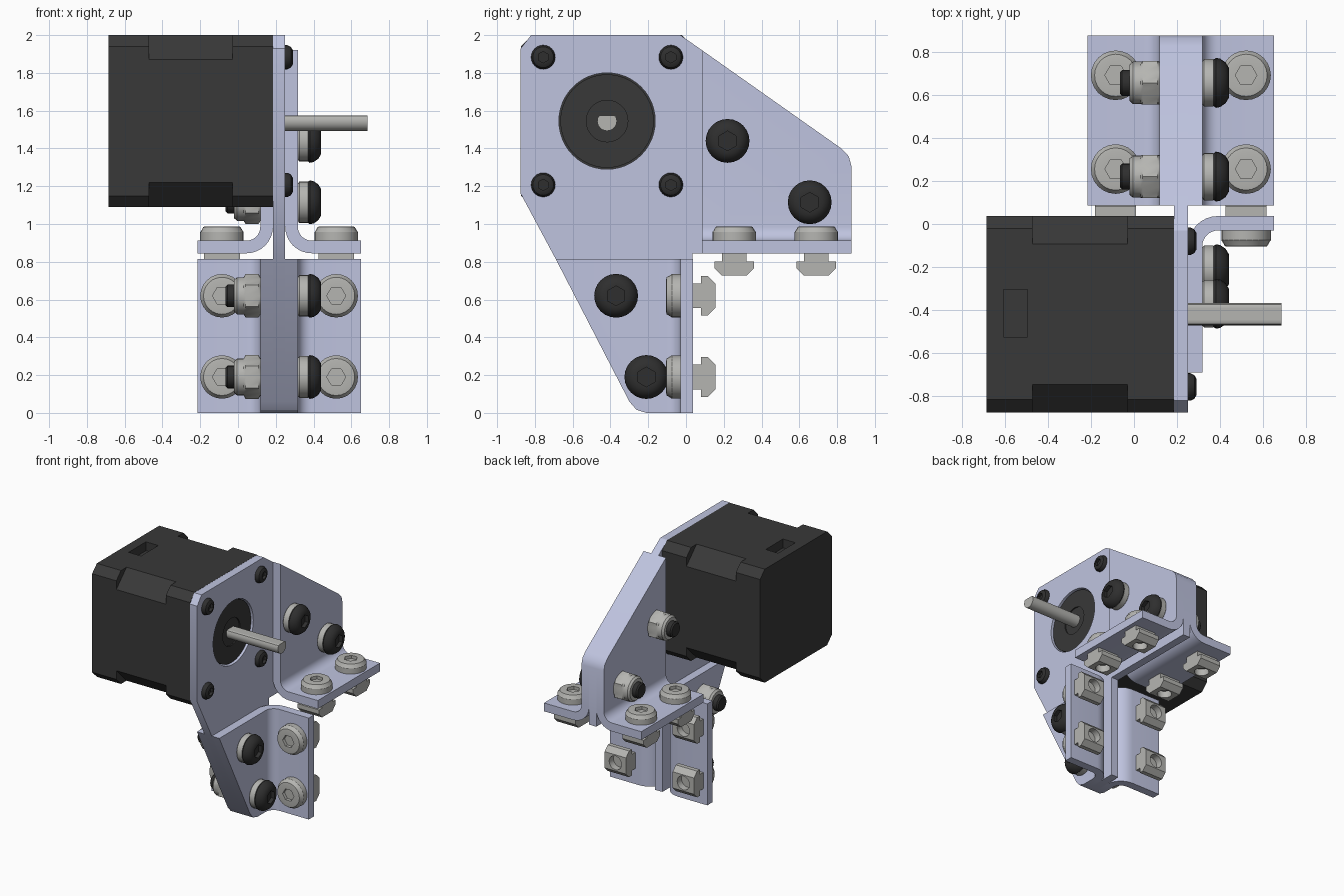
import bpy, bmesh, math
from mathutils import Vector

if "Cube" in bpy.data.objects:
    bpy.data.objects.remove(bpy.data.objects["Cube"])


def material(name, rgb):
    m = bpy.data.materials.new(name)
    m.use_nodes = True
    m.diffuse_color = (*rgb, 1)
    m.node_tree.nodes["Principled BSDF"].inputs["Base Color"].default_value = (*rgb, 1)
    return m


LAVENDER = material("lavender metal", (0.52, 0.55, 0.74))
MOTOR = material("motor black", (0.04, 0.04, 0.04))
BLACK = material("screw black", (0.028, 0.028, 0.028))
STEEL = material("steel", (0.46, 0.46, 0.44))
parts = []


def add(name, mesh, loc=(0, 0, 0), rot=(0, 0, 0)):
    ob = bpy.data.objects.new(name, mesh)
    ob.location, ob.rotation_euler = loc, rot
    bpy.context.collection.objects.link(ob)
    parts.append(ob)
    return ob


def finish(bm, name, mat):
    bmesh.ops.recalc_face_normals(bm, faces=bm.faces)
    mesh = bpy.data.meshes.new(name)
    bm.to_mesh(mesh)
    bm.free()
    mesh.materials.append(mat)
    return mesh


def loft(rings):
    bm = bmesh.new()
    loops = [[bm.verts.new(p) for p in ring] for ring in rings]
    for a, b in zip(loops, loops[1:]):
        for i in range(len(a)):
            bm.faces.new((a[i - 1], a[i], b[i], b[i - 1]))
    bm.faces.new(loops[0])
    bm.faces.new(loops[-1])
    return bm


def prism(points, axis, lo, hi):
    """Extrude a 2D outline along one axis."""
    to3d = {"x": lambda u, v, t: (t, u, v),
            "y": lambda u, v, t: (u, t, v),
            "z": lambda u, v, t: (u, v, t)}[axis]
    return loft([[to3d(u, v, t) for u, v in points] for t in (lo, hi)])


def lathe(name, profile, mat, seg=24):
    """Turn (radius, height) about z; a third item makes that ring hexagonal."""
    rings = []
    for r, h, *hexed in profile:
        ring = []
        for i in range(seg):
            a = math.tau * i / seg
            k = math.cos(math.pi / 6) / math.cos(a % (math.pi / 3) - math.pi / 6) if hexed else 1
            ring.append((r * k * math.cos(a), r * k * math.sin(a), h))
        rings.append(ring)
    return finish(loft(rings), name, mat)


def cut(ob, bm):
    """Subtract a shape and bake the result."""
    cutter = bpy.data.objects.new("cutter", finish(bm, "cutter", ob.data.materials[0]))
    cutter.hide_render = True
    bpy.context.collection.objects.link(cutter)
    mod = ob.modifiers.new("cut", "BOOLEAN")
    mod.operation, mod.solver, mod.object = "DIFFERENCE", "EXACT", cutter
    dg = bpy.context.evaluated_depsgraph_get()
    mesh = bpy.data.meshes.new_from_object(ob.evaluated_get(dg))
    ob.modifiers.clear()
    ob.data = mesh
    bpy.data.objects.remove(cutter)


def arc(cx, cy, r, start, end, n=8):
    angles = [math.radians(start + (end - start) * i / n) for i in range(n + 1)]
    return [(cx + r * math.cos(a), cy + r * math.sin(a)) for a in angles]


CY, CZ = -0.418, 1.545     # motor axis
PLATE_L, PLATE_R = 0.185, 0.25
FLANGE = 0.067             # sheet thickness

# Mounting plate with a round opening
upper_edge = [(0.085, 1.92), (0.825, 1.398), (0.862, 1.358), (0.875, 1.31)]
lower_edge = [(-0.21, 0), (-0.262, 0.016), (-0.3, 0.06), (-0.69, 0.815)]
outline = ([(-0.875, 1.16), (-0.875, 1.93), (-0.82, 2), (-0.03, 2)] + upper_edge
           + [(0.875, 0.845), (0.035, 0.845), (0.035, 0)] + lower_edge)
plate = add("mounting_plate", finish(prism(outline, "x", PLATE_L, PLATE_R), "mounting_plate", LAVENDER))
cut(plate, prism(arc(CY, CZ, 0.255, 0, 352.5, 47), "x", 0.1, 0.4))


# Bent brackets, trimmed to the plate's sloped edges
def bracket(name, place, axis, lo, hi, reach, edge):
    R = 0.14
    section = [(PLATE_R, reach), (PLATE_R + FLANGE, reach)]
    section += arc(PLATE_R + R, R, R - FLANGE, 180, 270)
    section += [(0.65, FLANGE), (0.65, 0)]
    section += arc(PLATE_R + R, R, R, 270, 180)
    for side in ("right", "left"):
        pts = [place(x if side == "right" else PLATE_L + PLATE_R - x, v) for x, v in section]
        bm = prism(pts, axis, lo, hi)
        for p, q in zip(edge, edge[1:]):
            bmesh.ops.bisect_plane(bm, geom=bm.verts[:] + bm.edges[:] + bm.faces[:], dist=1e-5,
                                   plane_co=(0, *p), plane_no=Vector((0, p[1] - q[1], q[0] - p[0])),
                                   clear_outer=True)
            bmesh.ops.holes_fill(bm, edges=[e for e in bm.edges if e.is_boundary], sides=0)
        add(f"{name}_{side}", finish(bm, name, LAVENDER))


bracket("upper_bracket", lambda x, v: (x, 0.845 + v), "y", 0.085, 0.875, 1.1, upper_edge)
bracket("lower_bracket", lambda x, v: (x, 0.037 - v), "z", 0, 0.815, 0.74, lower_edge)


# Motor body: core with deep corner chamfers between two caps
def motor_part(name, lo, hi, c):
    h = 0.456
    pts = [(h, h - c), (h - c, h), (c - h, h), (-h, h - c),
           (-h, c - h), (c - h, -h), (h - c, -h), (h, c - h)]
    return add(name, finish(prism([(CY + u, CZ + v) for u, v in pts], "x", lo, hi), name, MOTOR))


rear = motor_part("motor_rear_cap", -0.685, -0.47, 0.06)
motor_part("motor_core", -0.47, -0.03, 0.13)
motor_part("motor_front_cap", -0.03, PLATE_L, 0.06)
socket = [(-0.605, -0.525), (-0.495, -0.525), (-0.495, -0.305), (-0.605, -0.305)]
cut(rear, prism(socket, "z", 1.93, 2.1))

# Motor boss and D-shaped shaft
ALONG_X = (0, math.pi / 2, 0)
boss = lathe("motor_boss", [(0.247, PLATE_L), (0.247, 0.235), (0.11, 0.235), (0.11, 0.225)], MOTOR, 48)
add("motor_boss", boss, (0, CY, CZ), ALONG_X)
shaft = [(y, min(z, CZ + 0.03)) for y, z in arc(CY, CZ, 0.052, 0, 345, 23)]
add("motor_shaft", finish(prism(shaft, "x", 0.2, 0.685), "motor_shaft", STEEL))

# Small screws holding the motor
screw = lathe("motor_screw", [(0.064, 0.25), (0.064, 0.262), (0.055, 0.28), (0.038, 0.29),
                              (0.03, 0.29, 6), (0.03, 0.268, 6)], BLACK)
for y in (CY - 0.338, CY + 0.338):
    for z in (CZ - 0.338, CZ + 0.338):
        add("motor_screw", screw, (0, y, z), ALONG_X)

# Through bolts with washer and lock nut
through = [
    lathe("washer", [(0.1, 0.317), (0.11, 0.325), (0.11, 0.37)], STEEL),
    lathe("bolt_head", [(0.108, 0.37), (0.116, 0.38), (0.112, 0.4), (0.095, 0.425), (0.07, 0.44),
                        (0.052, 0.44, 6), (0.052, 0.41, 6)], BLACK),
    lathe("lock_nut", [(0.1, 0.118), (0.116, 0.108, 6), (0.116, 0.04, 6), (0.098, 0.03),
                       (0.098, -0.005), (0.085, -0.02)], STEEL),
    lathe("bolt_tip", [(0.06, 0), (0.06, -0.055), (0.05, -0.065)], BLACK),
]
for y, z in ((0.22, 1.44), (0.655, 1.115), (-0.37, 0.62), (-0.21, 0.19)):
    for mesh in through:
        add(mesh.name, mesh, (0, y, z), ALONG_X)

# Flange screws with slot nuts behind
cap = lathe("flange_screw", [(0.115, 0), (0.115, 0.045), (0.108, 0.055), (0.098, 0.073), (0.085, 0.075),
                             (0.05, 0.075, 6), (0.05, 0.05, 6)], STEEL)
half = [(0.065, -0.065), (0.065, -0.11), (0.105, -0.11), (0.105, -0.145), (0.065, -0.185)]
tee = half + [(-u, v) for u, v in reversed(half)]
first = add("slot_nut", finish(prism(tee, "x", -0.095, 0.095), "slot_nut", STEEL))
cut(first, prism(arc(0, 0, 0.055, 0, 345, 23), "z", -0.3, -0.13))
slot_nut = first.data
parts.remove(first)
bpy.data.objects.remove(first)
for x in (-0.085, 0.52):
    for y in (0.255, 0.69):
        for mesh in (cap, slot_nut):
            add("upper_" + mesh.name, mesh, (x, y, 0.912))
    for z in (0.19, 0.62):
        for mesh in (cap, slot_nut):
            add("lower_" + mesh.name, mesh, (x, -0.03, z), (math.pi / 2, 0, 0))

# Smooth round surfaces, keep hard edges
bpy.ops.object.select_all(action="DESELECT")
for ob in parts:
    ob.select_set(True)
bpy.context.view_layer.objects.active = parts[0]
bpy.ops.object.shade_smooth_by_angle(angle=math.radians(32))
